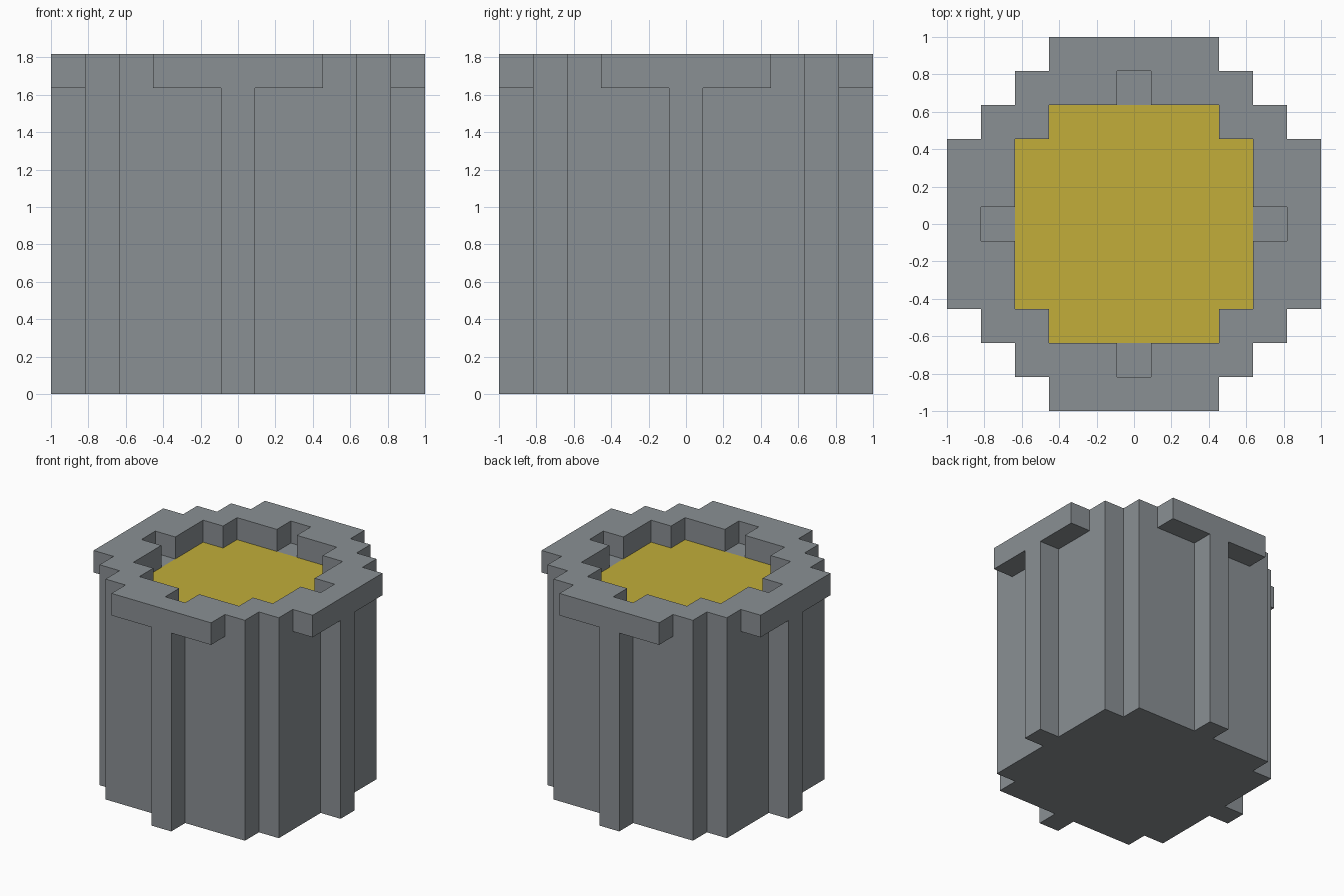
import bpy, bmesh, math
from mathutils import Vector

cube = bpy.data.objects.get("Cube")
if cube:
    bpy.data.objects.remove(cube, do_unlink=True)

U = 2 / 11                               # block size
LEVELS = [0, 8 * U, 9 * U, 10 * U]       # heights between the three layers
GRID = range(-5, 6)


def material(name, rgb):
    m = bpy.data.materials.new(name)
    m.use_nodes = True
    m.diffuse_color = (*rgb, 1)
    bsdf = m.node_tree.nodes["Principled BSDF"]
    bsdf.inputs["Base Color"].default_value = (*rgb, 1)
    bsdf.inputs["Roughness"].default_value = 0.8
    return m


# Plan shapes, symmetric in all four directions: a is the larger offset, b the smaller
def in_pool(a, b):
    return a <= 3 and b <= 2


def in_body(a, b):
    return (a <= 4 and b <= 3) or (a == 5 and b == 0)


def in_rim(a, b):
    outer = (a <= 4 and b <= 3) or (a == 5 and b <= 2)
    notch = a == 4 and b == 0
    return outer and not in_pool(a, b) and not notch


def part_at(i, j, k):
    a, b = max(abs(i), abs(j)), min(abs(i), abs(j))
    if k == 2:
        return "rim" if in_rim(a, b) else None
    if k == 1 and in_pool(a, b):
        return "filling"
    if k in (0, 1) and in_body(a, b):
        return "barrel_body"
    return None


def build(name, mat):
    """Make the exposed block faces of one part and merge the flat ones."""
    bm = bmesh.new()
    for i in GRID:
        for j in GRID:
            for k in range(3):
                if part_at(i, j, k) != name:
                    continue
                lo = Vector(((i - .5) * U, (j - .5) * U, LEVELS[k]))
                hi = Vector(((i + .5) * U, (j + .5) * U, LEVELS[k + 1]))
                for axis in range(3):
                    for side in (-1, 1):
                        n = [i, j, k]
                        n[axis] += side
                        if part_at(*n):
                            continue
                        u, v = (axis + 1) % 3, (axis + 2) % 3
                        corners = []
                        for s, t in ((0, 0), (1, 0), (1, 1), (0, 1)):
                            p = Vector((0, 0, 0))
                            p[axis] = hi[axis] if side > 0 else lo[axis]
                            p[u] = hi[u] if s else lo[u]
                            p[v] = hi[v] if t else lo[v]
                            corners.append(bm.verts.new(p))
                        bm.faces.new(corners if side > 0 else corners[::-1])
    bmesh.ops.remove_doubles(bm, verts=bm.verts, dist=1e-4)
    bmesh.ops.dissolve_limit(bm, angle_limit=math.radians(1),
                             verts=bm.verts, edges=bm.edges)
    mesh = bpy.data.meshes.new(name)
    bm.to_mesh(mesh)
    bm.free()
    mesh.materials.append(mat)
    bpy.context.collection.objects.link(bpy.data.objects.new(name, mesh))


grey = material("stone grey", (0.254, 0.279, 0.296))
yellow = material("mustard yellow", (0.539, 0.423, 0.042))

build("barrel_body", grey)     # stepped column with four ribs
build("rim", grey)             # overhanging top ring with notches
build("filling", yellow)       # flat surface inside the rim
